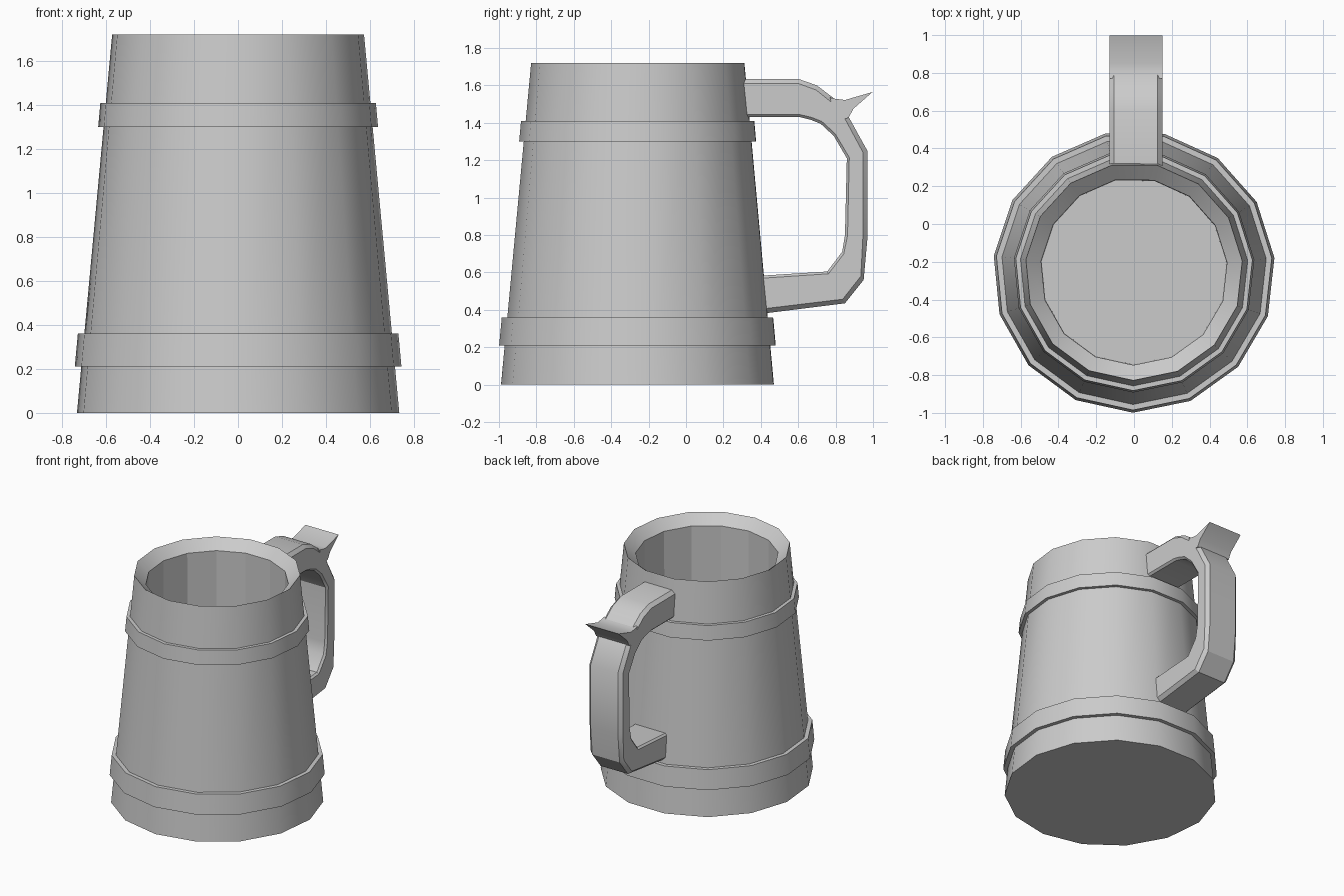
import bpy, bmesh, math
from mathutils import Vector

if "Cube" in bpy.data.objects:
    bpy.data.objects.remove(bpy.data.objects["Cube"])

SIDES = 15
CY = -0.252          # body axis in y
HX0, HX1 = -0.13, 0.15   # handle width


def finish(name, bm, smooth=30):
    bmesh.ops.recalc_face_normals(bm, faces=bm.faces)
    me = bpy.data.meshes.new(name)
    bm.to_mesh(me)
    bm.free()
    ob = bpy.data.objects.new(name, me)
    bpy.context.collection.objects.link(ob)
    bpy.ops.object.select_all(action='DESELECT')
    ob.select_set(True)
    bpy.context.view_layer.objects.active = ob
    if smooth:
        bpy.ops.object.shade_smooth_by_angle(angle=math.radians(smooth))
    return ob


def loft(bm, rings, close=False, caps=True):
    """Skin a list of equally sized closed vertex rings."""
    rings = [[bm.verts.new(p) for p in r] for r in rings]
    pairs = list(zip(rings, rings[1:]))
    if close:
        pairs.append((rings[-1], rings[0]))
    for a, b in pairs:
        n = len(a)
        for i in range(n):
            j = (i + 1) % n
            bm.faces.new((a[i], a[j], b[j], b[i]))
    if caps and not close:
        bm.faces.new(rings[0])
        bm.faces.new(rings[-1])


def ring(r, z):
    step = 2 * math.pi / SIDES
    a0 = math.radians(-90.4)
    return [(r * math.cos(a0 + i * step), CY + r * math.sin(a0 + i * step), z)
            for i in range(SIDES)]


# Tapered hollow body with sloping lip
bm = bmesh.new()
loft(bm, [ring(0.737, 0), ring(0.576, 1.72), ring(0.495, 1.65), ring(0.492, 0.15)])
body = finish("mug_body", bm)
# inner staves are flat shaded
for p in body.data.polygons:
    c = p.center
    if math.hypot(c.x, c.y - CY) < 0.5:
        p.use_smooth = False

# Two hoops around the body
for name, z0, z1, r0, r1 in (("lower_hoop", 0.21, 0.36, 0.747, 0.733),
                             ("upper_hoop", 1.30, 1.41, 0.640, 0.630)):
    bm = bmesh.new()
    loft(bm, [ring(r0, z0), ring(r1, z1), ring(r1 - 0.05, z1), ring(r0 - 0.05, z0)],
         close=True)
    finish(name, bm)

# Handle: outer / inner (y, z) pairs, skinned with chamfered sections
stations = [((0.30, 1.635), (0.31, 1.43)), ((0.60, 1.635), (0.61, 1.43)),
            ((0.70, 1.60), (0.67, 1.415)), ((0.785, 1.535), (0.72, 1.395)),
            ((0.865, 1.44), (0.79, 1.33)), ((0.97, 1.25), (0.86, 1.21)),
            ((0.97, 0.78), (0.85, 0.80)), ((0.95, 0.56), (0.835, 0.71)),
            ((0.85, 0.435), (0.755, 0.605)), ((0.41, 0.38), (0.39, 0.582))]


def section(o, i, c=0.025, d=0.014):
    o, i = Vector(o), Vector(i)
    u = (i - o).normalized()
    oc, ic = o + u * c, i - u * d
    pts = [(HX0 + c, o), (HX1 - c, o), (HX1, oc), (HX1, ic),
           (HX1 - d, i), (HX0 + d, i), (HX0, ic), (HX0, oc)]
    return [(x, p.x, p.y) for x, p in pts]


bm = bmesh.new()
loft(bm, [section(o, i) for o, i in stations])
finish("handle", bm)

# Thumb spur: flared wedge on the handle's shoulder
spur = [(0.77, 1.535), (0.80, 1.528), (0.85, 1.522), (0.998, 1.565),
        (0.895, 1.475), (0.868, 1.425), (0.80, 1.42)]
bm = bmesh.new()
loft(bm, [[(x, y, z) for y, z in spur] for x in (HX0, HX1)])
finish("thumb_spur", bm)
